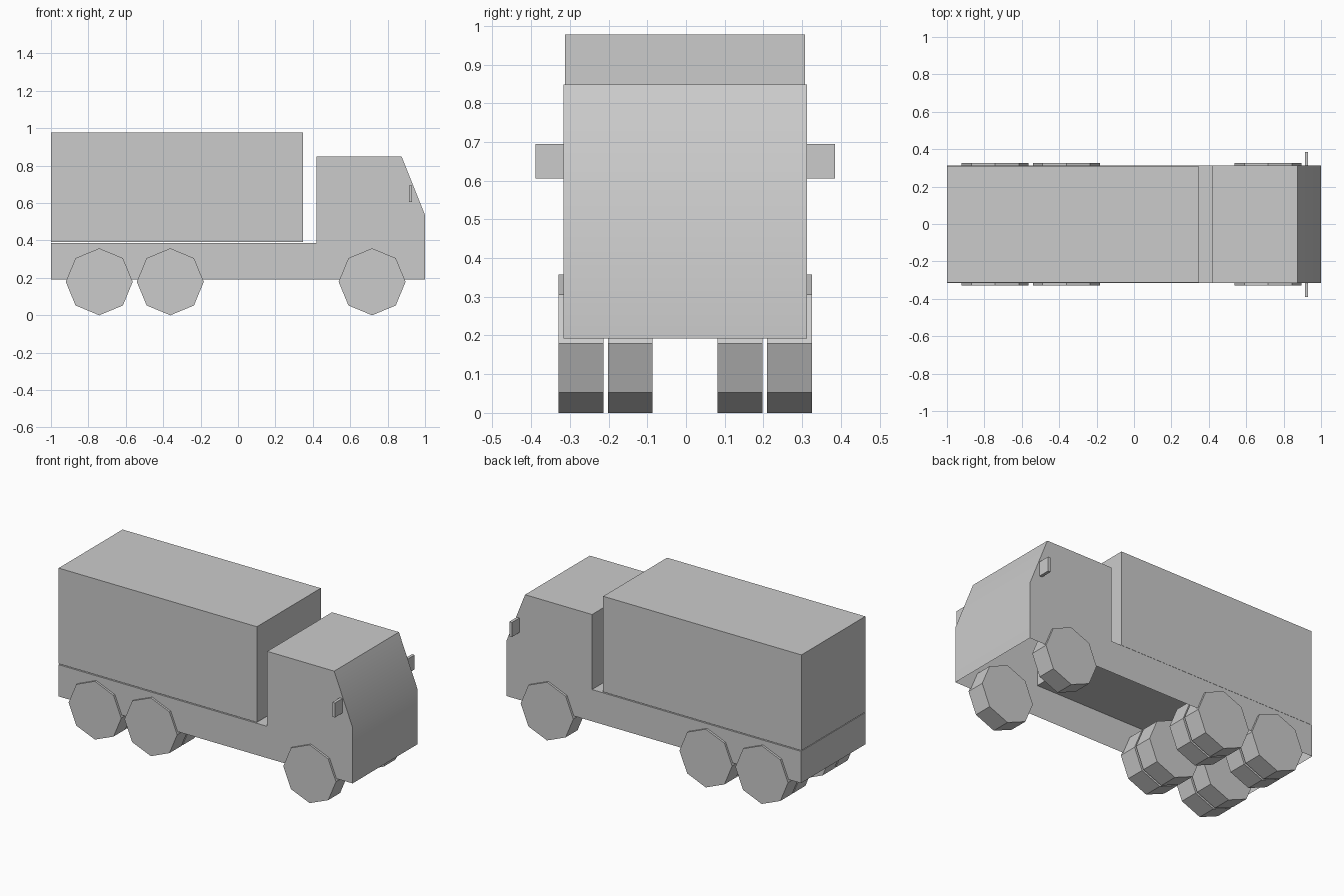
import bpy, bmesh, math
from mathutils import Matrix

cube = bpy.data.objects.get("Cube")
if cube:
    bpy.data.objects.remove(cube, do_unlink=True)

MID_Y = -0.002     # centre line of the truck

grey = bpy.data.materials.new("plain grey")
grey.use_nodes = True
grey.diffuse_color = (0.6, 0.6, 0.6, 1)
grey.node_tree.nodes["Principled BSDF"].inputs["Base Color"].default_value = (0.6, 0.6, 0.6, 1)


def finish(name, bm):
    bmesh.ops.recalc_face_normals(bm, faces=bm.faces)
    mesh = bpy.data.meshes.new(name)
    bm.to_mesh(mesh)
    bm.free()
    mesh.materials.append(grey)
    obj = bpy.data.objects.new(name, mesh)
    bpy.context.collection.objects.link(obj)
    return obj


def box(name, x, y, z):
    bm = bmesh.new()
    bmesh.ops.create_cube(bm, size=1)
    for v in bm.verts:
        v.co = [r[0] if c < 0 else r[1] for c, r in zip(v.co, (x, y, z))]
    return finish(name, bm)


def wheel(name, x, y, width):
    # Eight-sided disc standing on one corner
    bm = bmesh.new()
    turn = Matrix.Rotation(math.pi / 2, 4, 'X')
    bmesh.ops.create_cone(bm, cap_ends=True, segments=8, radius1=0.179,
                          radius2=0.179, depth=width, matrix=turn)
    bmesh.ops.translate(bm, verts=bm.verts, vec=(x, y, 0.179))
    return finish(name, bm)


# Cab and chassis: one side profile pulled across, hollow underneath
profile = [(-1, 0.192), (1, 0.192), (1, 0.535), (0.875, 0.848),
           (0.42, 0.848), (0.42, 0.387), (-1, 0.387)]
bm = bmesh.new()
side = bm.faces.new([bm.verts.new((x, MID_Y - 0.314, z)) for x, z in profile])
pulled = bmesh.ops.extrude_face_region(bm, geom=[side], use_keep_orig=True)["geom"]
bmesh.ops.translate(bm, verts=[g for g in pulled if isinstance(g, bmesh.types.BMVert)],
                    vec=(0, 0.628, 0))
bmesh.ops.recalc_face_normals(bm, faces=bm.faces)
underside = [f for f in bm.faces if all(v.co.z < 0.2 for v in f.verts)]
bmesh.ops.delete(bm, geom=underside, context='FACES')
body = finish("cab_and_chassis", bm)

# Soft bend between windscreen and nose, other edges sharp
bpy.ops.object.select_all(action='DESELECT')
body.select_set(True)
bpy.context.view_layer.objects.active = body
bpy.ops.object.shade_smooth_by_angle(angle=math.radians(30))

# Cargo box
box("cargo_box", (-1, 0.347), (MID_Y - 0.31, MID_Y + 0.31), (0.391, 0.978))

# Wheels and mirrors on both sides
for label, s in (("left", 1), ("right", -1)):
    for axle, x in (("front", 0.717), ("middle", -0.362), ("rear", -0.742)):
        wheel(f"{axle}_outer_wheel_{label}", x, MID_Y + s * 0.269, 0.116)
        if axle != "front":
            wheel(f"{axle}_inner_wheel_{label}", x, MID_Y + s * 0.1415, 0.115)
    ends = sorted((MID_Y + s * 0.314, MID_Y + s * 0.387))
    box(f"mirror_{label}", (0.913, 0.931), ends, (0.606, 0.695))
